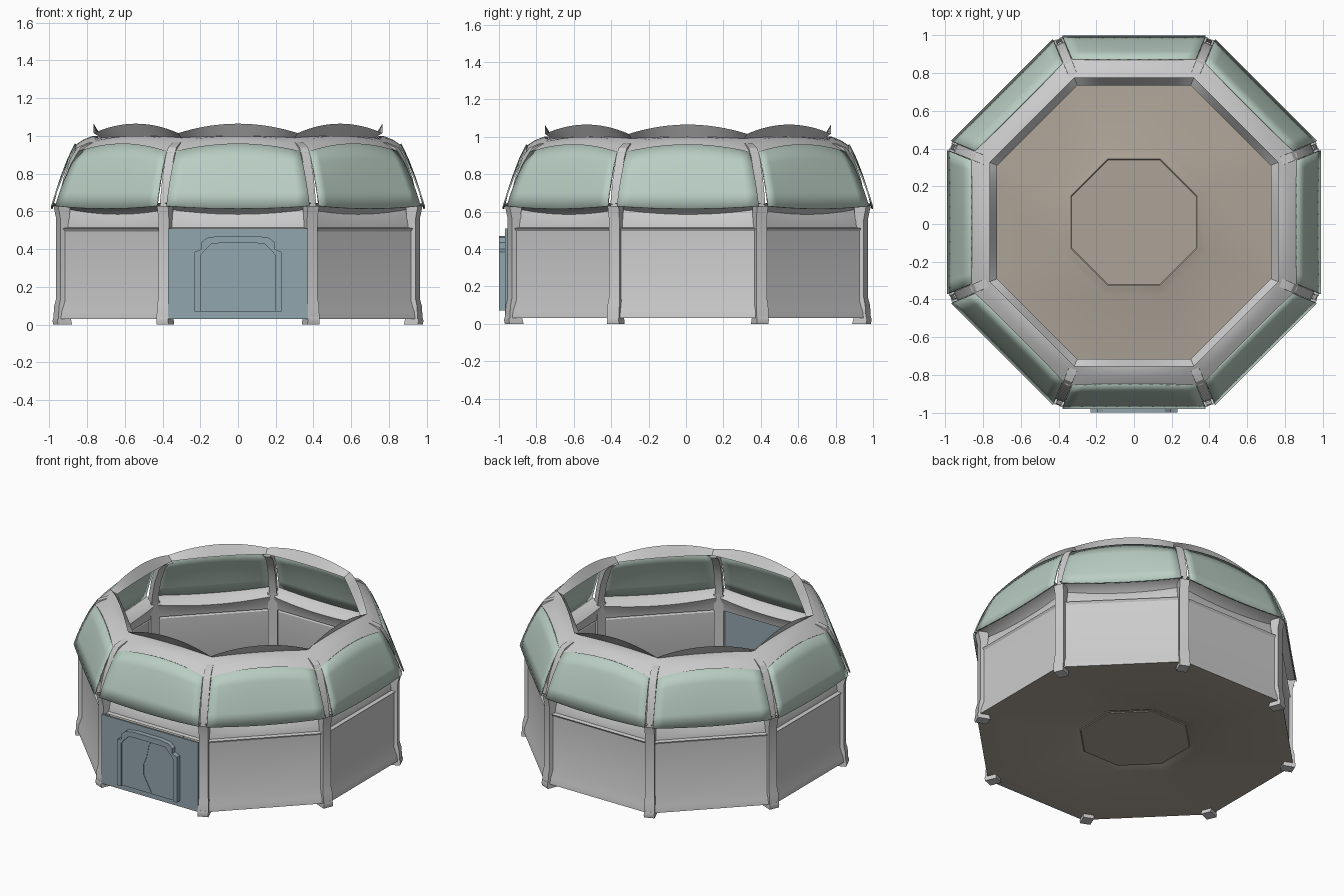
import bpy, bmesh, math
from mathutils import Matrix, Vector

if "Cube" in bpy.data.objects:
    bpy.data.objects.remove(bpy.data.objects["Cube"])

T = math.tan(math.pi / 8)
CENTRE = Matrix.Translation((0, 0.01, 0))


def material(name, r, g, b):
    m = bpy.data.materials.new(name)
    m.diffuse_color = (r, g, b, 1)
    m.use_nodes = True
    m.node_tree.nodes["Principled BSDF"].inputs["Base Color"].default_value = m.diffuse_color
    return m


GREEN = material("green_glass", 0.49, 0.62, 0.55)
BLUE = material("blue_door", 0.29, 0.38, 0.43)
TAN = material("tan_floor", 0.42, 0.37, 0.31)


def finish(bm, name, mat=None, thick=0):
    bmesh.ops.remove_doubles(bm, verts=bm.verts, dist=0.0005)
    bmesh.ops.recalc_face_normals(bm, faces=bm.faces)
    me = bpy.data.meshes.new(name)
    bm.to_mesh(me)
    bm.free()
    ob = bpy.data.objects.new(name, me)
    bpy.context.collection.objects.link(ob)
    if mat:
        me.materials.append(mat)
    if thick:
        mod = ob.modifiers.new("thickness", 'SOLIDIFY')
        mod.thickness = thick
    bpy.ops.object.select_all(action='DESELECT')
    ob.select_set(True)
    bpy.context.view_layer.objects.active = ob
    bpy.ops.object.shade_smooth_by_angle(angle=math.radians(30))
    return ob


def sheets(name, rows, inset=0, n=1, sides=range(8), mat=None, thick=0):
    """Rows are (apothem, z, drop at the ends); one swept sheet per octagon side."""
    bm = bmesh.new()
    for k in sides:
        M = CENTRE @ Matrix.Rotation(k * math.pi / 4, 4, 'Z')
        grid = []
        for a, z, drop in rows:
            us = [2 * i / n - 1 for i in range(n + 1)]
            grid.append([bm.verts.new(M @ Vector((u * (a * T - inset), -a, z - drop * u * u)))
                         for u in us])
        for r0, r1 in zip(grid, grid[1:]):
            for i in range(n):
                bm.faces.new((r0[i], r0[i + 1], r1[i + 1], r1[i]))
    return finish(bm, name, mat, thick)


def corner_posts(name, rows, capped=True):
    """Rows are (outer radius, z, half width, depth); one lofted post per corner."""
    bm = bmesh.new()
    for k in range(8):
        M = CENTRE @ Matrix.Rotation((k + 0.5) * math.pi / 4, 4, 'Z')
        loops = [[bm.verts.new(M @ Vector(p)) for p in
                  ((r, -w, z), (r, w, z), (r - d, w, z), (r - d, -w, z))]
                 for r, z, w, d in rows]
        for a, b in zip(loops, loops[1:]):
            for i in range(4):
                j = (i + 1) % 4
                bm.faces.new((a[i], a[j], b[j], b[i]))
        if capped:
            bm.faces.new(loops[0])
            bm.faces.new(loops[-1])
    return finish(bm, name)


def front_plate(name, outline, y0, y1, hole=None):
    """Outline in x, z extruded from y0 to y1; with a hole it becomes an open arch."""
    bm = bmesh.new()
    if hole:
        for (a, b), (c, d) in zip(zip(outline, outline[1:]), zip(hole, hole[1:])):
            quad = (a, b, d, c)
            f = bm.faces.new([bm.verts.new((x, y0, z)) for x, z in quad])
        bmesh.ops.remove_doubles(bm, verts=bm.verts, dist=0.0005)
    else:
        bm.faces.new([bm.verts.new((x, y0, z)) for x, z in outline])
    ext = bmesh.ops.extrude_face_region(bm, geom=bm.faces[:], use_keep_orig=True)
    bmesh.ops.translate(bm, vec=(0, y1 - y0, 0),
                        verts=[v for v in ext["geom"] if isinstance(v, bmesh.types.BMVert)])
    return finish(bm, name, BLUE)


def mirrored(half):
    return half + [(-x, z) for x, z in reversed(half)]


# Floor: octagon with a raised octagonal centre
bm = bmesh.new()
rings = []
for a, z in ((0.965, 0.03), (0.385, 0.03), (0.345, 0.05), (0.335, 0.05), (0.33, 0.045)):
    R = a / math.cos(math.pi / 8)
    rings.append([bm.verts.new(CENTRE @ Vector((R * math.cos((k + .5) * math.pi / 4),
                                                R * math.sin((k + .5) * math.pi / 4), z)))
                  for k in range(8)])
for a, b in zip(rings, rings[1:]):
    for i in range(8):
        j = (i + 1) % 8
        bm.faces.new((a[i], a[j], b[j], b[i]))
bm.faces.new(rings[-1])
finish(bm, "floor", TAN)

# Lower walls with flared base, and the recessed sill band above them
sheets("walls", [(0.965, 0.03, 0), (0.96, 0.07, 0), (0.94, 0.13, 0), (0.94, 0.495, 0),
                 (0.95, 0.51, 0)], inset=0.01, sides=range(1, 8))
sheets("sill_band", [(0.95, 0.51, 0), (0.925, 0.515, 0), (0.92, 0.545, -0.01),
                     (0.90, 0.585, -0.025), (0.93, 0.615, -0.02), (0.98, 0.63, -0.015)],
       inset=0.015, n=12)

# Green window panels with arched tops
sheets("window_panels", [(0.99, 0.615, -0.015), (0.968, 0.70, 0), (0.938, 0.79, 0.01),
                         (0.904, 0.88, 0.025), (0.865, 0.96, 0.04)],
       inset=0.03, n=12, mat=GREEN, thick=0.008)

# Scalloped roof rim with an upturned lip around the opening
sheets("roof_rim", [(0.865, 0.95, 0.04), (0.82, 0.98, 0.04), (0.77, 1.0, 0.03),
                    (0.725, 1.0, 0.01), (0.765, 1.065, 0.05)], n=16)

# Corner columns, feet and upper ribs
corner_posts("corner_columns", [(1.045, 0.03, 0.034, 0.07), (1.04, 0.10, 0.034, 0.06),
                                (1.03, 0.14, 0.03, 0.05), (1.03, 0.56, 0.03, 0.05),
                                (1.045, 0.63, 0.032, 0.07)], capped=False)
corner_posts("feet", [(1.045, 0, 0.034, 0.08), (1.05, 0.02, 0.034, 0.08),
                      (1.045, 0.04, 0.032, 0.07)])
corner_posts("upper_ribs", [(1.025, 0.60, 0.024, 0.04), (1.02, 0.66, 0.024, 0.04),
                            (0.99, 0.78, 0.024, 0.04), (0.945, 0.89, 0.024, 0.045),
                            (0.91, 0.94, 0.024, 0.06), (0.85, 0.965, 0.022, 0.05)])

# Door wall, arched frame, leaf and split line
front_plate("door_wall", mirrored([(0.37, 0.03), (0.37, 0.51)]), -0.955, -0.967)
arch = mirrored([(0.23, 0.07), (0.23, 0.385), (0.195, 0.40), (0.195, 0.435),
                 (0.165, 0.46), (0.10, 0.47)])
inner = mirrored([(0.20, 0.07), (0.20, 0.365), (0.18, 0.39), (0.16, 0.41),
                  (0.14, 0.43), (0.09, 0.432)])
front_plate("door_frame", arch, -0.967, -1.0, hole=inner)
front_plate("door_leaf", inner, -0.967, -0.985)
split = [(0.02, 0.43), (0.0, 0.40), (-0.015, 0.32), (-0.04, 0.26), (-0.04, 0.19), (0.02, 0.08)]
front_plate("door_split", split, -0.985, -0.988, hole=[(x + 0.006, z) for x, z in split])
